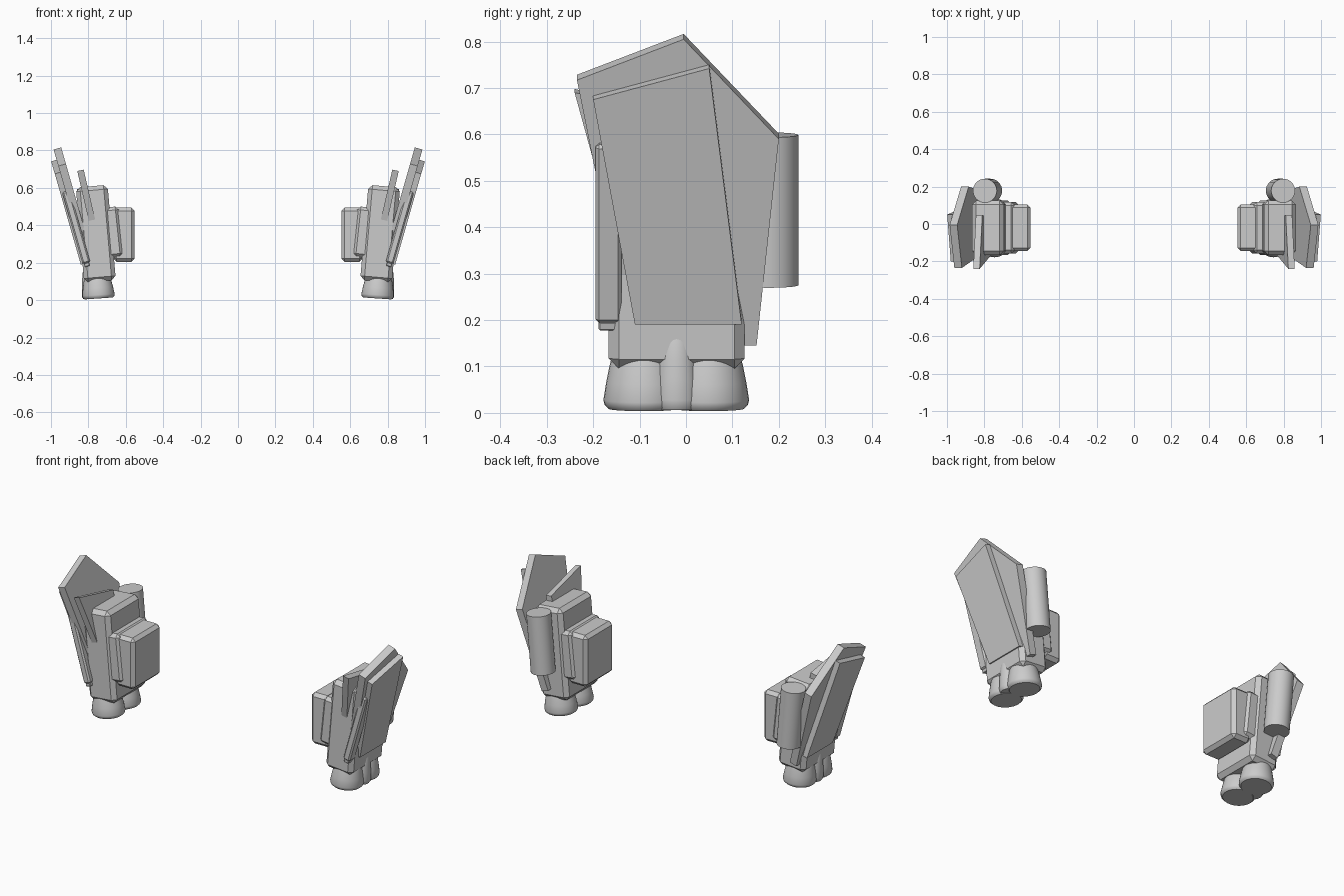
import bpy, bmesh, math
from mathutils import Matrix, Vector

cube = bpy.data.objects.get("Cube")
if cube:
    bpy.data.objects.remove(cube, do_unlink=True)

grey = bpy.data.materials.new("light_grey")
grey.use_nodes = True
grey.diffuse_color = (0.6, 0.6, 0.6, 1)
grey.node_tree.nodes["Principled BSDF"].inputs["Base Color"].default_value = (0.6, 0.6, 0.6, 1)


def finish(name, bm, bevel=0.0, segments=1, smooth=False):
    """Make the object, bevel it and mirror it to the other side."""
    bmesh.ops.recalc_face_normals(bm, faces=bm.faces)
    mesh = bpy.data.meshes.new(name)
    bm.to_mesh(mesh)
    bm.free()
    mesh.materials.append(grey)
    ob = bpy.data.objects.new(name, mesh)
    bpy.context.collection.objects.link(ob)
    if smooth:
        bpy.ops.object.select_all(action='DESELECT')
        ob.select_set(True)
        bpy.context.view_layer.objects.active = ob
        bpy.ops.object.shade_smooth_by_angle(angle=math.radians(40))
    if bevel:
        mod = ob.modifiers.new("bevel", 'BEVEL')
        mod.width = bevel
        mod.segments = segments
    ob.modifiers.new("mirror", 'MIRROR').use_mirror_merge = False
    return ob


def lean(centre, degrees):
    return Matrix.Translation(centre) @ Matrix.Rotation(math.radians(degrees), 4, 'Y')


def box(name, centre, size, tilt=0, bevel=0.02):
    bm = bmesh.new()
    bmesh.ops.create_cube(bm, size=1)
    bm.transform(lean(centre, tilt) @ Matrix.Diagonal((*size, 1)))
    return finish(name, bm, bevel)


def plate(name, outline, base_x, tilt, thickness, bevel=0.0):
    """Leaning slab: a (y, z) outline on the outer face, thickened inwards."""
    t = math.radians(tilt)
    inward = Vector((-math.cos(t), 0, math.sin(t))) * thickness
    bm = bmesh.new()
    face = bm.faces.new([bm.verts.new((base_x + z * math.tan(t), y, z)) for y, z in outline])
    ext = bmesh.ops.extrude_face_region(bm, geom=[face], use_keep_orig=True)
    bmesh.ops.translate(bm, vec=inward,
                        verts=[g for g in ext["geom"] if isinstance(g, bmesh.types.BMVert)])
    return finish(name, bm, bevel)


def nozzle(name, x, y, radius, top):
    """Flared bell turned around its axis."""
    profile = [(0, 0), (0.87, 0), (0.97, 0.05), (1, 0.12), (0.93, 0.36),
               (0.84, 0.6), (0.72, 0.82), (0.5, 1), (0, 1)]
    bm = bmesh.new()
    verts = [bm.verts.new((r * radius, 0, h * top)) for r, h in profile]
    edges = [bm.edges.new(pair) for pair in zip(verts, verts[1:])]
    bmesh.ops.spin(bm, geom=verts + edges, cent=(0, 0, 0), axis=(0, 0, 1),
                   angle=math.tau, steps=32)
    bmesh.ops.remove_doubles(bm, verts=bm.verts, dist=0.0001)
    bm.transform(lean((x, y, 0.009), 4))
    return finish(name, bm, smooth=True)


# Body core and the blocks stacked on its inner side
box("body_core", (0.76, -0.02, 0.355), (0.17, 0.293, 0.51), 5, 0.022)
box("inner_block", (0.70, -0.02, 0.36), (0.15, 0.275, 0.27), 6, 0.018)
box("side_pack", (0.61, -0.02, 0.35), (0.115, 0.25, 0.29), 0, 0.018)

# Exhaust nozzles: two large ones and a smaller one on the outer side
nozzle("nozzle_front", 0.745, -0.091, 0.087, 0.16)
nozzle("nozzle_back", 0.745, 0.049, 0.087, 0.16)
nozzle("nozzle_outer", 0.782, -0.02, 0.052, 0.18)

# Rear tank
bm = bmesh.new()
bmesh.ops.create_cone(bm, cap_ends=True, segments=32, radius1=0.064, radius2=0.064, depth=0.325)
bm.transform(lean((0.783, 0.178, 0.437), 5))
finish("rear_tank", bm, smooth=True)

# Outer shield, its raised panel and the small fin
plate("shield", [(-0.12, 0.145), (0.152, 0.145), (0.2, 0.59), (-0.005, 0.805), (-0.235, 0.717)],
      0.755, 16, 0.042)
plate("shield_panel", [(-0.11, 0.19), (0.12, 0.19), (0.05, 0.742), (-0.2, 0.675)],
      0.786, 16, 0.03)
plate("small_fin", [(-0.16, 0.40), (0.04, 0.40), (0.045, 0.63), (-0.24, 0.69)],
      0.70, 13, 0.035)

# Barrel along the front edge of the shield, with a short muzzle
box("front_barrel", (0.865, -0.167, 0.39), (0.042, 0.056, 0.40), 16, 0.008)
box("barrel_muzzle", (0.808, -0.167, 0.19), (0.028, 0.042, 0.02), 16, 0.003)
